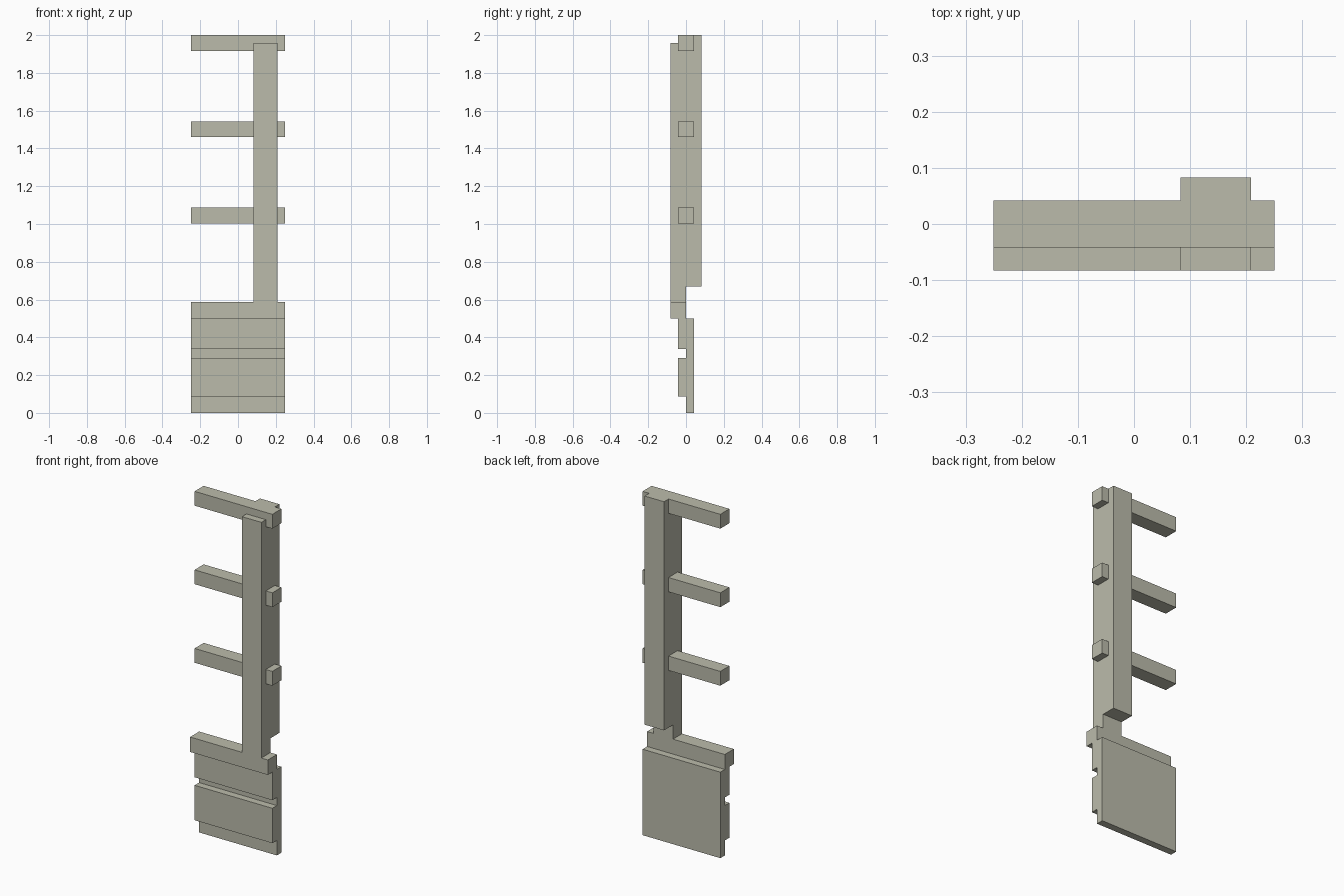
import bpy
import bmesh

cube = bpy.data.objects.get("Cube")
if cube:
    bpy.data.objects.remove(cube, do_unlink=True)

# One flat stone-grey colour
COLOUR = (0.50, 0.50, 0.41, 1.0)
mat = bpy.data.materials.new("stone grey")
mat.use_nodes = True
mat.diffuse_color = COLOUR
mat.node_tree.nodes["Principled BSDF"].inputs["Base Color"].default_value = COLOUR


def extrude_profile(name, profile, x0, x1):
    """Extrude a closed (y, z) side profile from x0 to x1."""
    bm = bmesh.new()
    face = bm.faces.new([bm.verts.new((x0, y, z)) for y, z in profile])
    result = bmesh.ops.extrude_face_region(bm, geom=[face])
    moved = [v for v in result["geom"] if isinstance(v, bmesh.types.BMVert)]
    bmesh.ops.translate(bm, verts=moved, vec=(x1 - x0, 0, 0))
    bmesh.ops.recalc_face_normals(bm, faces=bm.faces[:])
    mesh = bpy.data.meshes.new(name)
    bm.to_mesh(mesh)
    bm.free()
    mesh.materials.append(mat)
    obj = bpy.data.objects.new(name, mesh)
    bpy.context.collection.objects.link(obj)
    return obj


HALF_WIDTH = 0.25
T = 0.0417       # half thickness of rails and boards
D = 0.0833       # half depth of the post

# Base: back panel, two raised front boards and the projecting top ledge
extrude_profile("base_panel", [
    (T, 0), (T, 0.50), (0, 0.50), (0, 0.587), (-D, 0.587), (-D, 0.50),
    (-T, 0.50), (-T, 0.337), (0, 0.337), (0, 0.29), (-T, 0.29),
    (-T, 0.087), (0, 0.087), (0, 0),
], -HALF_WIDTH, HALF_WIDTH)

# Post: shorter tongue at the lower back, stepped at the top around the rail
extrude_profile("post", [
    (-D, 0.587), (0, 0.587), (0, 0.67), (D, 0.67), (D, 2.0),
    (T, 2.0), (T, 1.958), (-D, 1.958),
], 0.0833, 0.2083)

# Three horizontal rails passing through the post
for label, z in (("lower", 1.003), ("middle", 1.46), ("top", 1.9167)):
    extrude_profile(label + "_rail", [
        (-T, z), (T, z), (T, z + 0.0833), (-T, z + 0.0833),
    ], -HALF_WIDTH, HALF_WIDTH)
